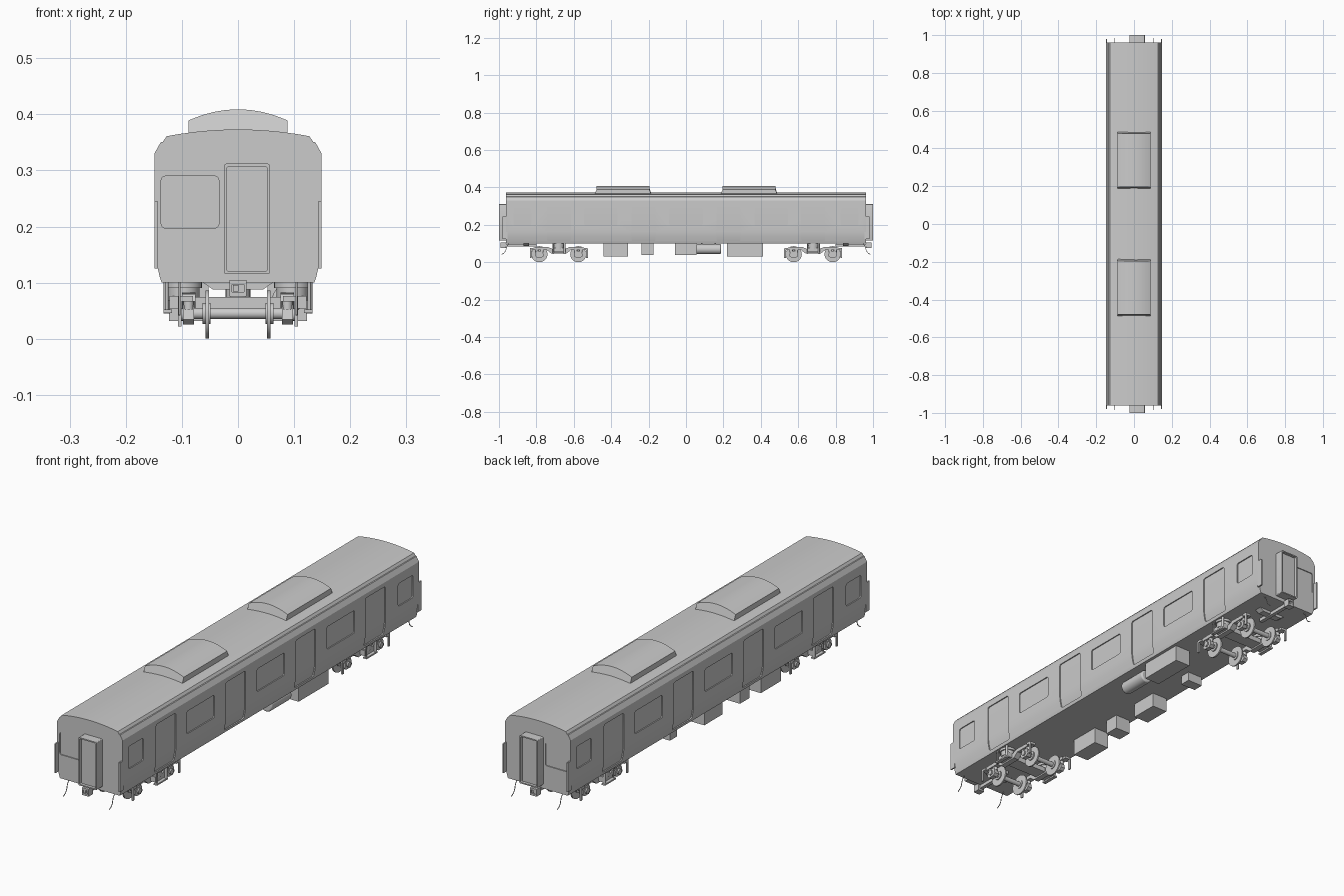
import bpy, bmesh, math
from mathutils import Vector

if "Cube" in bpy.data.objects:
    bpy.data.objects.remove(bpy.data.objects["Cube"])


def finish(name, bm):
    bmesh.ops.recalc_face_normals(bm, faces=bm.faces)
    me = bpy.data.meshes.new(name)
    bm.to_mesh(me)
    bm.free()
    ob = bpy.data.objects.new(name, me)
    bpy.context.collection.objects.link(ob)
    return ob


def prism_into(bm, pts, axis, a, b):
    """Extrude a 2D outline along an axis from a to b."""
    put = {'x': lambda u, v, w: (w, u, v), 'y': lambda u, v, w: (u, w, v),
           'z': lambda u, v, w: (u, v, w)}[axis]
    lo = [bm.verts.new(put(u, v, a)) for u, v in pts]
    hi = [bm.verts.new(put(u, v, b)) for u, v in pts]
    bm.faces.new(lo)
    bm.faces.new(hi)
    n = len(pts)
    for i in range(n):
        j = (i + 1) % n
        bm.faces.new((lo[i], lo[j], hi[j], hi[i]))


def prism(name, pts, axis, a, b):
    bm = bmesh.new()
    prism_into(bm, pts, axis, a, b)
    return finish(name, bm)


def box(name, x0, x1, y0, y1, z0, z1):
    return prism(name, [(x0, y0), (x1, y0), (x1, y1), (x0, y1)], 'z', z0, z1)


def circle(cu, cv, r, n=24):
    return [(cu + r * math.cos(2 * math.pi * i / n), cv + r * math.sin(2 * math.pi * i / n)) for i in range(n)]


def rounded(u0, u1, v0, v1, r=0.008):
    pts = []
    for cu, cv, s in ((u1 - r, v1 - r, 0), (u0 + r, v1 - r, 90), (u0 + r, v0 + r, 180), (u1 - r, v0 + r, 270)):
        for k in range(4):
            t = math.radians(s + 30 * k)
            pts.append((cu + r * math.cos(t), cv + r * math.sin(t)))
    return pts


def cut(ob, cutter):
    """Subtract the cutter for good, then remove it."""
    m = ob.modifiers.new("cut", 'BOOLEAN')
    m.operation, m.solver, m.object = 'DIFFERENCE', 'EXACT', cutter
    dg = bpy.context.evaluated_depsgraph_get()
    me = bpy.data.meshes.new_from_object(ob.evaluated_get(dg))
    ob.modifiers.clear()
    ob.data = me
    bpy.data.objects.remove(cutter)


def wire(name, pts, r):
    cu = bpy.data.curves.new(name, 'CURVE')
    cu.dimensions, cu.bevel_depth, cu.bevel_resolution = '3D', r, 1
    sp = cu.splines.new('BEZIER')
    sp.bezier_points.add(len(pts) - 1)
    for p, co in zip(sp.bezier_points, pts):
        p.co = co
        p.handle_left_type = p.handle_right_type = 'AUTO'
    ob = bpy.data.objects.new(name, cu)
    bpy.context.collection.objects.link(ob)


# body shell: flared lower sides, gutter step and shallow arched roof
half = [(0.136, 0.10), (0.140, 0.112), (0.146, 0.14), (0.149, 0.162), (0.149, 0.33),
        (0.138, 0.350), (0.134, 0.351), (0.127, 0.361)]
roof = [(0.127 * c, 0.361 + 0.012 * (1 - c * c)) for c in (0.8, 0.6, 0.4, 0.2, 0)]
right = half + roof
profile = right + [(-x, z) for x, z in reversed(right[:-1])]
body = prism("body_shell", profile, 'y', -0.962, 0.962)

# door and window openings in both sides and both ends
openings = [(c, 0.064, 0.113, 0.312) for c in (-0.68, -0.227, 0.227, 0.68)]
openings += [(c, 0.090, 0.197, 0.290) for c in (-0.455, 0, 0.455)]
openings += [(c, 0.048, 0.197, 0.290) for c in (-0.875, 0.875)]
bm = bmesh.new()
for s in (-1, 1):
    for c, w, z0, z1 in openings:
        prism_into(bm, rounded(c - w, c + w, z0, z1), 'x', s * 0.12, s * 0.2)
    prism_into(bm, rounded(-0.137, -0.034, 0.197, 0.290), 'y', s * 0.945, s * 1.0)
cut(body, finish("opening_cutter", bm))

# inner core showing as recessed doors and glass
core = [(x * 0.97, 0.235 + (z - 0.235) * 0.97) for x, z in profile]
prism("recessed_panels", core, 'y', -0.958, 0.958)

# roof air conditioning units with sloped ends
for i, c in enumerate((-0.337, 0.337)):
    arc = [(0.088 * math.cos(math.pi * k / 12), 0) for k in range(13)]
    top = [(x, 0.389 + 0.020 * (1 - (x / 0.088) ** 2)) for x, _ in arc]
    ob = prism("roof_unit_%d" % (i + 1), [(0.088, 0.355)] + top + [(-0.088, 0.355)], 'y', c - 0.155, c + 0.155)
    for v in ob.data.vertices:
        if v.co.z > 0.38:
            v.co.y += 0.014 if v.co.y < c else -0.014

for s, tag in ((-1, "front"), (1, "rear")):
    # gangway with a shallow framed recess
    gang = prism(tag + "_gangway", rounded(-0.025, 0.057, 0.115, 0.312, 0.004), 'y', s * 0.955, s * 1.0)
    cut(gang, prism("gangway_cutter", rounded(-0.020, 0.052, 0.120, 0.307, 0.004), 'y', s * 0.988, s * 1.02))
    # coupler head, jaw and shank
    head = box(tag + "_coupler_head", -0.015, 0.015, *sorted((s * 0.962, s * 0.992)), 0.075, 0.105)
    cut(head, box("coupler_cutter", -0.011, 0.011, *sorted((s * 0.984, s * 1.01)), 0.083, 0.097))
    box(tag + "_coupler_knuckle", -0.009, 0.001, *sorted((s * 0.98, s * 0.99)), 0.084, 0.096)
    box(tag + "_coupler_shank", -0.008, 0.008, *sorted((s * 0.80, s * 0.965)), 0.083, 0.097)
    # end beam under the floor
    prism(tag + "_coupler_mount", [(-0.065, 0.102), (-0.045, 0.088), (0.045, 0.088), (0.065, 0.102)],
          'y', s * 0.84, s * 0.87)
    for m in (-1, 1):
        # corner gap panels and hanging hoses
        box(tag + "_corner_panel", *sorted((m * 0.143, m * 0.149)), *sorted((s * 0.955, s * 0.980)), 0.125, 0.245)
        x = m * 0.104
        wire(tag + "_hose", [(x, s * 0.945, 0.102), (x, s * 0.958, 0.082), (x, s * 0.968, 0.055),
                             (x, s * 0.985, 0.042)], 0.0018)

# bogies
for c, tag in ((-0.68, "front_bogie"), (0.68, "rear_bogie")):
    for d in (-1, 1):
        y = c + d * 0.104
        prism(tag + "_axle", circle(y, 0.045, 0.010, 16), 'x', -0.095, 0.095)
        for m in (-1, 1):
            # wheel, hub and axle box with springs
            prism(tag + "_wheel", circle(y, 0.043, 0.043, 32), 'x', m * 0.052, m * 0.058)
            prism(tag + "_hub", circle(y, 0.045, 0.019, 20), 'x', m * 0.049, m * 0.063)
            prism(tag + "_axle_box", [(y - 0.024, 0.034), (y - 0.013, 0.025), (y + 0.013, 0.025),
                                      (y + 0.024, 0.034), (y + 0.018, 0.060), (y - 0.018, 0.060)],
                  'x', m * 0.078, m * 0.098)
            prism(tag + "_axle_cap", circle(y, 0.043, 0.011, 16), 'x', m * 0.098, m * 0.104)
            for e in (-1, 1):
                prism(tag + "_axle_spring", circle(m * 0.088, y + e * 0.014, 0.009, 16), 'z', 0.052, 0.072)
            # brake hanger
            yb = c + d * 0.150
            box(tag + "_brake_hanger", *sorted((m * 0.101, m * 0.107)), yb - 0.005, yb + 0.005, 0.022, 0.072)
            box(tag + "_hanger_arm", *sorted((m * 0.08, m * 0.107)), *sorted((c + d * 0.13, c + d * 0.153)),
                0.066, 0.076)
    # side frames, air springs, lateral arms and dampers
    frame = [(-0.140, 0.066), (-0.065, 0.066), (-0.042, 0.048), (0.042, 0.048), (0.065, 0.066),
             (0.140, 0.066), (0.134, 0.080), (0.06, 0.082), (0.035, 0.072), (-0.035, 0.072), (-0.06, 0.082),
             (-0.134, 0.080)]
    for m in (-1, 1):
        prism(tag + "_side_frame", [(c + y, z) for y, z in frame], 'x', m * 0.076, m * 0.100)
        prism(tag + "_air_spring", circle(m * 0.097, c, 0.028), 'z', 0.068, 0.092)
        prism(tag + "_spring_plate", circle(m * 0.097, c, 0.033), 'z', 0.090, 0.102)
        box(tag + "_damper_arm", *sorted((m * 0.095, m * 0.122)), c - 0.03, c + 0.03, 0.054, 0.076)
        prism(tag + "_vertical_damper", circle(m * 0.127, c + 0.03, 0.0055, 12), 'z', 0.045, 0.100)
        prism(tag + "_damper_rod", circle(m * 0.127, c - 0.03, 0.003, 12), 'z', 0.045, 0.102)
        box(tag + "_damper_link", *sorted((m * 0.118, m * 0.133)), c - 0.036, c + 0.036, 0.046, 0.052)
    # centre transom and pivot
    box(tag + "_transom", -0.08, 0.08, c - 0.028, c + 0.028, 0.054, 0.074)
    prism(tag + "_pivot", circle(0, c, 0.022), 'z', 0.07, 0.102)

# underfloor equipment boxes and air tank
for i, (s, y0, y1, z0) in enumerate(((-1, -0.44, -0.31, 0.032), (-1, -0.237, -0.175, 0.040),
                                     (-1, -0.06, 0.057, 0.040), (-1, 0.235, 0.28, 0.062),
                                     (1, 0.218, 0.412, 0.032))):
    box("equipment_box_%d" % (i + 1), *sorted((s * 0.053, s * 0.123)), y0, y1, z0, 0.102)
tank = prism("air_tank", circle(0.088, 0.070, 0.027, 28), 'y', 0.055, 0.187)
bev = tank.modifiers.new("rounded_ends", 'BEVEL')
bev.width, bev.segments, bev.limit_method, bev.angle_limit = 0.006, 3, 'ANGLE', math.radians(40)
for y in (0.085, 0.157):
    box("tank_strap", 0.082, 0.094, y - 0.004, y + 0.004, 0.09, 0.102)

# smooth the curved parts, keep hard edges
bpy.ops.object.select_all(action='DESELECT')
for ob in bpy.context.scene.objects:
    if ob.type == 'MESH':
        ob.select_set(True)
        bpy.context.view_layer.objects.active = ob
bpy.ops.object.shade_smooth_by_angle(angle=math.radians(25))
